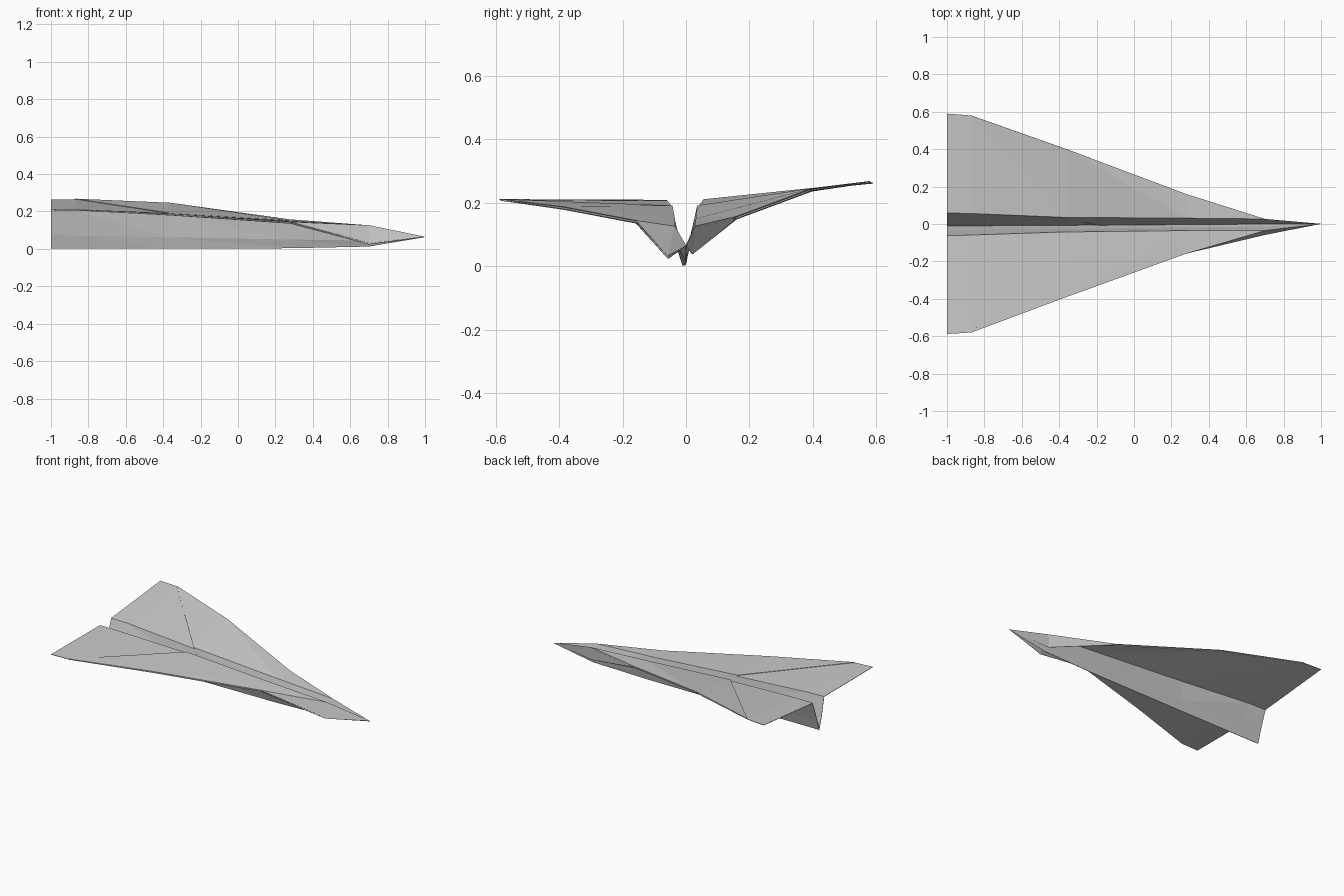
import bpy

if "Cube" in bpy.data.objects:
    bpy.data.objects.remove(bpy.data.objects["Cube"])

# Fold stations along the length: x, then (y, z) of keel, kink, crease, wing edge
FAR = [
    (-1.00, (-0.01, 0.002), (0.012, 0.075), (0.06, 0.21), (0.59, 0.262)),
    (-0.87, (-0.01, 0.002), (0.011, 0.072), (0.057, 0.21), (0.58, 0.264)),
    (-0.36, (-0.007, 0.002), (0.009, 0.062), (0.036, 0.183), (0.40, 0.238)),
    (0.28, (-0.003, 0.004), (0.008, 0.05), (0.032, 0.142), (0.16, 0.149)),
    (0.70, (0.0, 0.013), (0.006, 0.045), (0.027, 0.118), (0.02, 0.038)),
]
NEAR = [
    (-1.00, (-0.01, 0.002), (-0.033, 0.075), (-0.063, 0.208), (-0.588, 0.21)),
    (-0.87, (-0.01, 0.002), (-0.032, 0.072), (-0.06, 0.206), (-0.58, 0.207)),
    (-0.36, (-0.007, 0.002), (-0.025, 0.062), (-0.043, 0.183), (-0.39, 0.18)),
    (0.28, (-0.003, 0.004), (-0.02, 0.05), (-0.036, 0.14), (-0.158, 0.136)),
    (0.70, (0.0, 0.013), (-0.015, 0.045), (-0.035, 0.118), (-0.057, 0.024)),
]
NOSE = (0.998, 0.0, 0.064)
PAPER = 0.003
LIFT = 0.007


def paper(name, verts, faces):
    mesh = bpy.data.meshes.new(name)
    mesh.from_pydata(verts, [], faces)
    mesh.update()
    ob = bpy.data.objects.new(name, mesh)
    bpy.context.collection.objects.link(ob)
    mod = ob.modifiers.new("paper_thickness", 'SOLIDIFY')
    mod.thickness = PAPER
    mod.offset = 0


def strips(rows):
    """Quads between consecutive stations, fanned to the nose at the front."""
    n = len(rows[0])
    verts = [p for row in rows for p in row] + [NOSE]
    faces = []
    for i in range(len(rows) - 1):
        for j in range(n - 1):
            a, b = i * n + j, (i + 1) * n + j
            faces += [(a, b, a + 1), (a + 1, b, b + 1)]
    last = (len(rows) - 1) * n
    faces += [(last + j, len(verts) - 1, last + j + 1) for j in range(n - 1)]
    return verts, faces


for side, stations in (("far", FAR), ("near", NEAR)):
    rows = [[(x, y, z) for y, z in pts] for x, *pts in stations]

    # Outer sheet: keel wall and wing
    paper(side + "_wing_sheet", *strips(rows))

    # Folded inner layer, ending on a diagonal from wing tip to keel
    inner = [[(x, y, z + LIFT) for x, y, z in row] for row in rows[2:]]
    for j, shift in ((0, 0.18), (1, 0.1)):
        x, y, z = inner[0][j]
        inner[0][j] = (x + shift, y, z)
    verts, faces = strips(inner)
    tx, ty, tz = rows[1][3]
    verts.append((tx, ty, tz + PAPER))
    faces.append((2, len(verts) - 1, 3)[::-1])
    paper(side + "_folded_flap", verts, faces)
